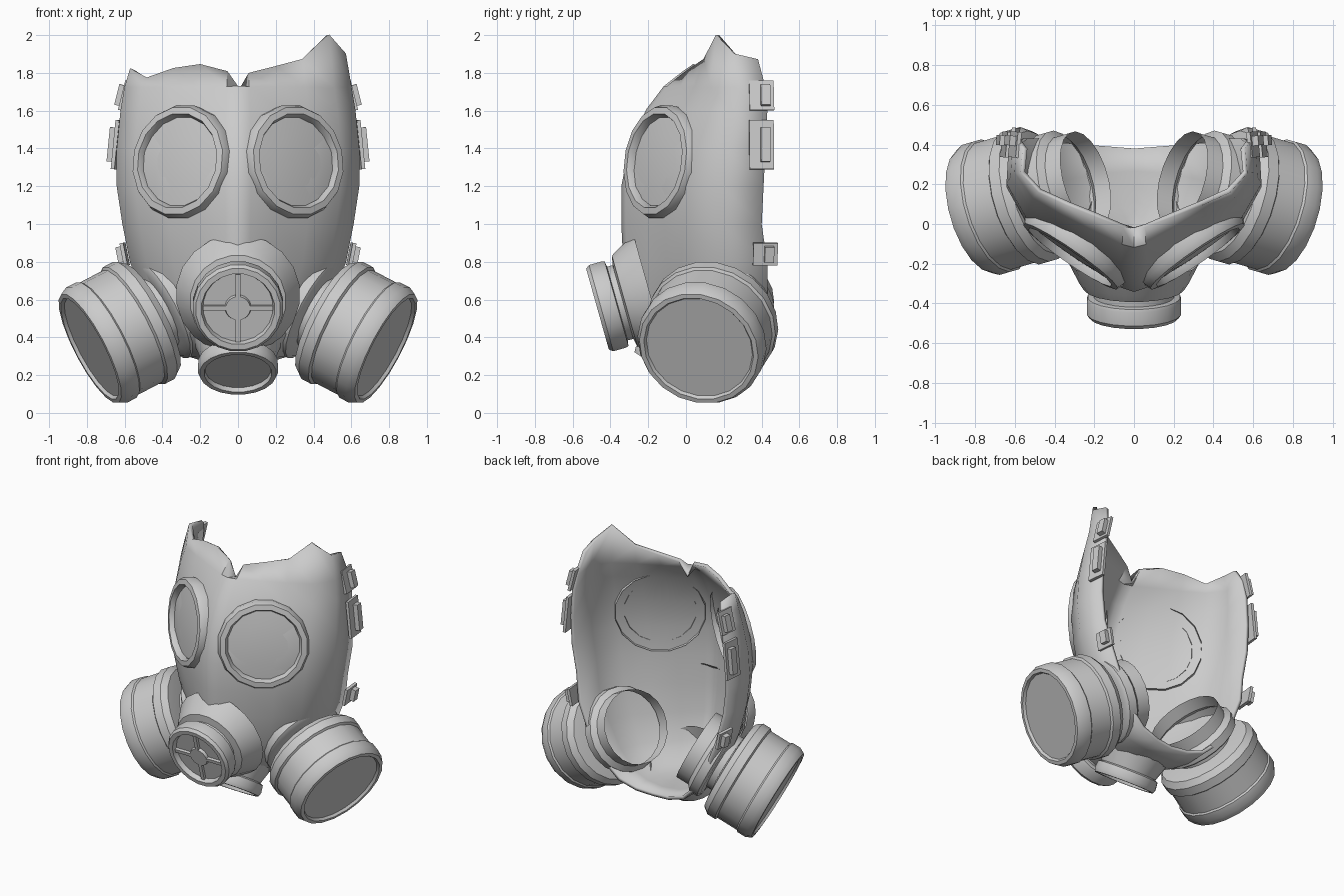
import bpy, bmesh, math
from mathutils import Vector, Matrix

if "Cube" in bpy.data.objects:
    bpy.data.objects.remove(bpy.data.objects["Cube"])


def finish(name, bm, angle=35):
    bmesh.ops.remove_doubles(bm, verts=bm.verts, dist=0.0005)
    bmesh.ops.recalc_face_normals(bm, faces=bm.faces)
    me = bpy.data.meshes.new(name)
    bm.to_mesh(me)
    bm.free()
    ob = bpy.data.objects.new(name, me)
    bpy.context.collection.objects.link(ob)
    bpy.ops.object.select_all(action='DESELECT')
    ob.select_set(True)
    bpy.context.view_layer.objects.active = ob
    bpy.ops.object.shade_smooth_by_angle(angle=math.radians(angle))
    return ob


def grid_faces(bm, rows, closed=False):
    for a, b in zip(rows, rows[1:]):
        n = len(a)
        for i in range(n if closed else n - 1):
            j = (i + 1) % n
            bm.faces.new((a[i], a[j], b[j], b[i]))


def lathe(name, center, axis, profile, segs=20):
    """Turn (radius, height) points around an axis through center."""
    q = Vector(axis).normalized().to_track_quat('Z', 'Y')
    bm = bmesh.new()
    rows = []
    for r, h in profile:
        row = []
        for i in range(segs):
            t = 2 * math.pi * (i + 0.5) / segs
            p = Vector((r * math.cos(t), r * math.sin(t), h))
            row.append(bm.verts.new(Vector(center) + q @ p))
        rows.append(row)
    grid_faces(bm, rows, True)
    return finish(name, bm)


def box(name, center, size, axis=(0, 0, 1), spin=0.0):
    q = Vector(axis).normalized().to_track_quat('Z', 'Y').to_matrix().to_4x4()
    m = (Matrix.Translation(center) @ q @ Matrix.Rotation(spin, 4, 'Z')
         @ Matrix.Diagonal((*size, 1)))
    bm = bmesh.new()
    bmesh.ops.create_cube(bm, size=1, matrix=m)
    return finish(name, bm)


# Face shell: open at the back, lofted from rows of (z, half width, front y, back y)
ROWS = [(1.82, .56, -.02, .38), (1.72, .59, -.11, .42), (1.6, .61, -.2, .43),
        (1.4, .63, -.29, .42), (1.2, .63, -.33, .41), (1.0, .60, -.33, .40),
        (.8, .56, -.32, .43), (.6, .48, -.30, .43), (.42, .38, -.24, .41),
        (.31, .26, -.14, .40), (.27, .13, -.05, .39), (.26, 0, 0, .38)]
# Half cross-section as fractions of width and depth, nose ridge to back edge
SECTION = [(0, 0), (.1, .03), (.35, .17), (.6, .31), (.85, .47), (1, .7), (.98, 1)]
# Uneven top rim, left side taller peak on the right
RIM = {-1: [-.13, -.02, .02, 0, -.05, 0, -.02], 1: [-.13, -.03, .01, .05, .18, .08, .05]}

bm = bmesh.new()
rows = []
for k, (z, w, yf, yb) in enumerate(ROWS):
    row = []
    cols = [(-1, i) for i in range(6, 0, -1)] + [(1, i) for i in range(7)]
    for s, i in cols:
        fx, fy = SECTION[i]
        dz = RIM[s][i] if k == 0 else 0
        row.append(bm.verts.new((s * fx * w, yf + fy * (yb - yf), z + dz)))
    rows.append(row)
grid_faces(bm, rows)
shell = finish("face_shell", bm, 50)
mod = shell.modifiers.new("thickness", 'SOLIDIFY')
mod.thickness = 0.025
mod.offset = 0

# Paired parts
for s, side in ((1, "right"), (-1, "left")):
    # Eyepiece: raised rim with a recessed lens
    eye_c, eye_n = (s * .30, -.135, 1.33), (s * .56, -.81, .12)
    lathe("eye_rim_" + side, eye_c, eye_n,
          [(.30, -.06), (.305, .0), (.29, .035), (.255, .04), (.24, .01), (.24, -.03)], 16)
    lathe("eye_lens_" + side, eye_c, eye_n, [(.245, .0), (.14, .012), (0, .016)], 16)

    # Filter canister, angled outward, forward and down
    can_c, can_n = (s * .775, .07, .345), (s * .86, -.25, -.45)
    lathe("filter_canister_" + side, can_c, can_n,
          [(0, -.005), (.29, -.005), (.30, .012), (.325, .01), (.345, -.03), (.345, -.09),
           (.335, -.1), (.335, -.25), (.35, -.26), (.35, -.32), (.32, -.36), (.22, -.375),
           (0, -.375)])
    # Collar joining the canister to the cheek
    lathe("filter_collar_" + side, can_c, can_n,
          [(.2, -.36), (.2, -.42), (.265, -.425), (.285, -.44), (.285, -.50), (.25, -.53),
           (.25, -.62)])

    # Strap tabs and buckles along the back edge
    for n, (x, y, z, h, tilt) in enumerate([(.60, .40, 1.68, .16, .25), (.645, .40, 1.42, .26, .1),
                                            (.60, .42, .84, .12, -.2)]):
        box(f"strap_tab_{side}_{n}", (s * x, y, z), (.13, h, .02), (s, .1, tilt), 0)
        box(f"strap_buckle_{side}_{n}", (s * (x + .015), y + .02, z), (.05, h * .7, .05),
            (s, .1, tilt), 0)

# Front snout and speaking valve
sn_c, sn_n = Vector((0, -.43, .56)), Vector((0, -.96, -.27)).normalized()
lathe("snout", sn_c, sn_n,
      [(.33, -.25), (.28, -.15), (.255, -.11), (.205, -.10), (.205, -.06)])
lathe("valve_ring", sn_c, sn_n,
      [(.2, -.07), (.235, -.065), (.24, -.05), (.24, .02), (.225, .04), (.195, .04), (.185, .0)])
lathe("valve_plate", sn_c, sn_n, [(.19, .005), (.07, .005), (.065, .025), (0, .025)])
for n in range(2):
    box(f"valve_bar_{n}", sn_c + sn_n * .012, (.37, .025, .025), sn_n, n * math.pi / 2)

# Lower outlet under the chin
lathe("chin_outlet", (0, -.09, .23), (0, -.55, -.83),
      [(.24, -.2), (.19, -.06), (.21, -.05), (.215, .0), (.205, .025), (.18, .025),
       (.175, .0), (0, .0)])
